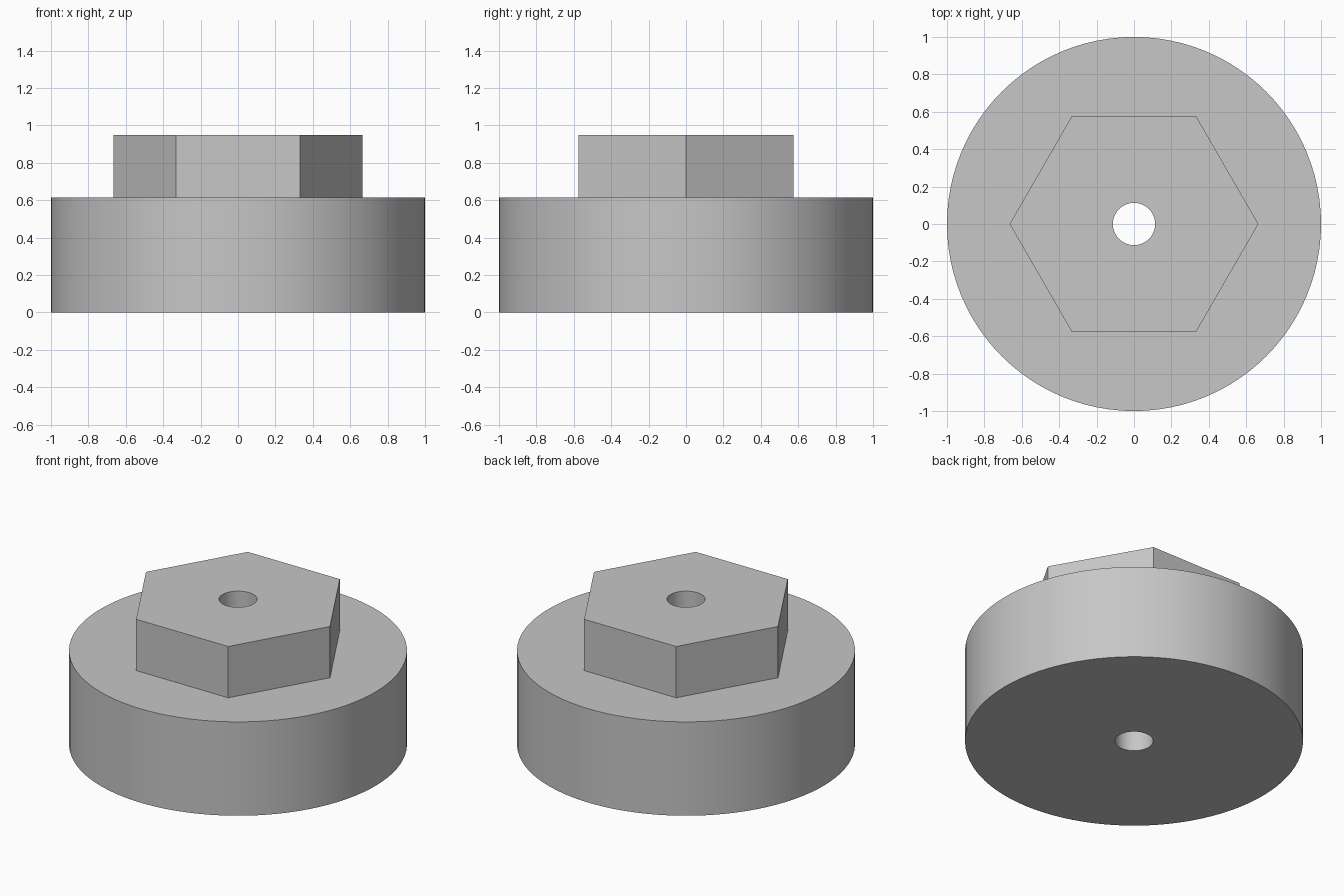
import bpy
import bmesh
from math import cos, sin, pi

cube = bpy.data.objects.get("Cube")
if cube:
    bpy.data.objects.remove(cube, do_unlink=True)

SEGMENTS = 96
DISC_RADIUS, HEX_RADIUS, BORE_RADIUS = 1.0, 0.665, 0.113
DISC_TOP, HEX_TOP = 0.613, 0.948

# Single flat colour
grey = bpy.data.materials.new("plain grey")
grey.use_nodes = True
colour = (0.57, 0.57, 0.57, 1)
grey.diffuse_color = colour
grey.node_tree.nodes["Principled BSDF"].inputs["Base Color"].default_value = colour


def ring(bm, radius, z, hexagonal=False):
    """Closed loop of vertices, round or hexagonal with corners on the x axis."""
    verts = []
    for i in range(SEGMENTS):
        a = 2 * pi * i / SEGMENTS
        r = radius
        if hexagonal:
            r *= cos(pi / 6) / cos(a % (pi / 3) - pi / 6)
        verts.append(bm.verts.new((r * cos(a), r * sin(a), z)))
    return verts


# Solid swept from the bore, around the disc and hexagonal boss, back to the bore
bm = bmesh.new()
rings = [
    ring(bm, BORE_RADIUS, 0),
    ring(bm, DISC_RADIUS, 0),
    ring(bm, DISC_RADIUS, DISC_TOP),
    ring(bm, HEX_RADIUS, DISC_TOP, True),
    ring(bm, HEX_RADIUS, HEX_TOP, True),
    ring(bm, BORE_RADIUS, HEX_TOP),
]
for lower, upper in zip(rings, rings[1:] + rings[:1]):
    for i in range(SEGMENTS):
        j = (i + 1) % SEGMENTS
        bm.faces.new((lower[i], lower[j], upper[j], upper[i]))
bmesh.ops.recalc_face_normals(bm, faces=bm.faces)

mesh = bpy.data.meshes.new("disc_with_hex_boss")
bm.to_mesh(mesh)
bm.free()
mesh.materials.append(grey)
body = bpy.data.objects.new("disc_with_hex_boss", mesh)
bpy.context.collection.objects.link(body)

# Smooth round walls, crisp rims and hexagon corners
bpy.ops.object.select_all(action="DESELECT")
body.select_set(True)
bpy.context.view_layer.objects.active = body
bpy.ops.object.shade_smooth_by_angle(angle=pi / 6)
